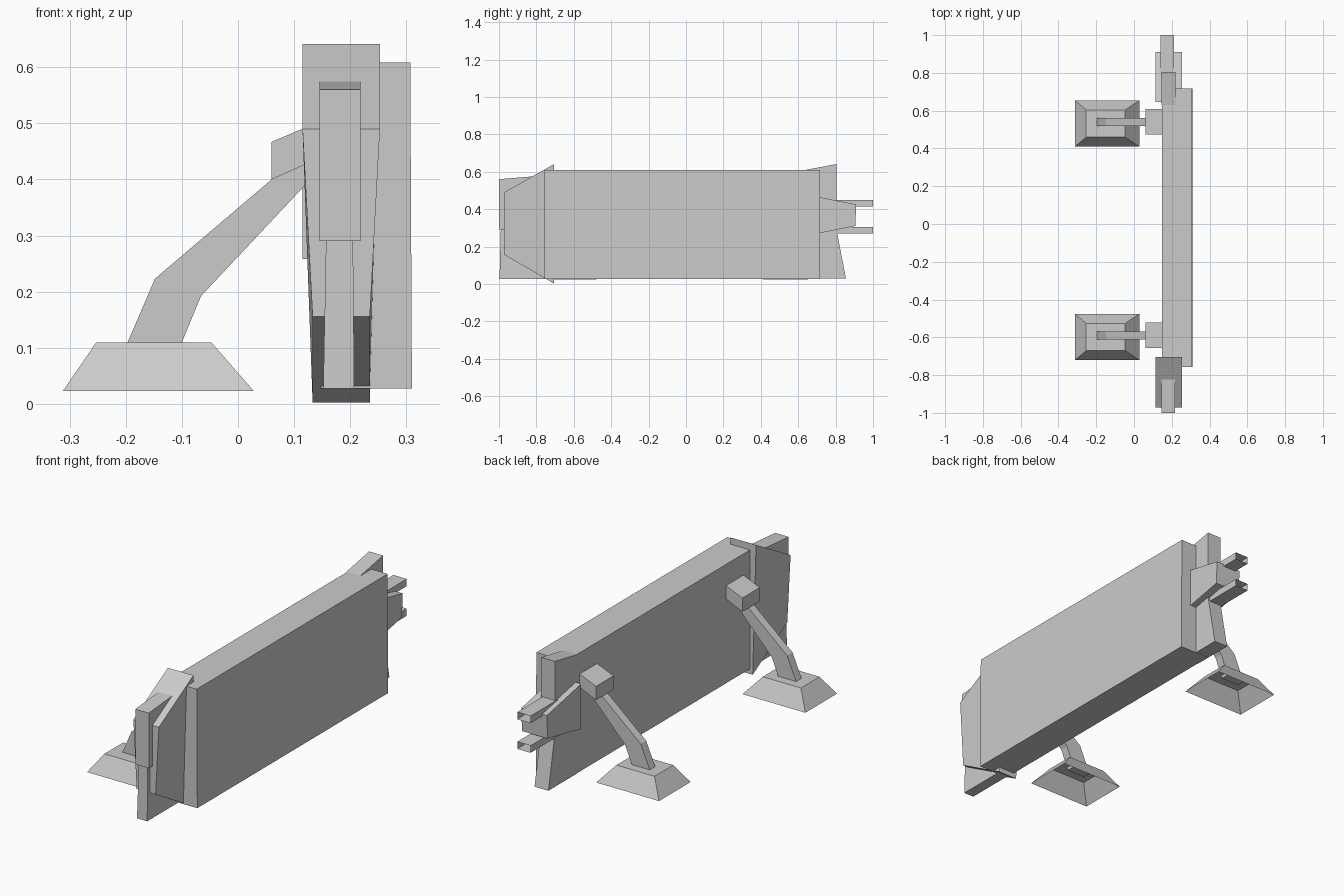
import bpy, bmesh

if "Cube" in bpy.data.objects:
    bpy.data.objects.remove(bpy.data.objects["Cube"])


def finish(name, bm):
    bmesh.ops.recalc_face_normals(bm, faces=bm.faces)
    mesh = bpy.data.meshes.new(name)
    bm.to_mesh(mesh)
    bm.free()
    ob = bpy.data.objects.new(name, mesh)
    bpy.context.collection.objects.link(ob)
    return ob


def loft(name, a, b, cap_a=True, cap_b=True):
    """Join two matching outlines with side faces and optional caps."""
    bm = bmesh.new()
    va = [bm.verts.new(p) for p in a]
    vb = [bm.verts.new(p) for p in b]
    n = len(va)
    for i in range(n):
        j = (i + 1) % n
        bm.faces.new((va[i], va[j], vb[j], vb[i]))
    if cap_a:
        bm.faces.new(va[::-1])
    if cap_b:
        bm.faces.new(vb)
    return finish(name, bm)


def side_profile(name, yz, x0, x1):
    return loft(name, [(x0, y, z) for y, z in yz], [(x1, y, z) for y, z in yz])


def front_profile(name, xz, yc, width):
    return loft(name, [(x, yc - width / 2, z) for x, z in xz],
                [(x, yc + width / 2, z) for x, z in xz])


def rect(x0, x1, y0, y1, z):
    return [(x0, y0, z), (x1, y0, z), (x1, y1, z), (x0, y1, z)]


# Main barrier panel
loft("panel", rect(0.148, 0.31, -0.757, 0.717, 0.027),
     rect(0.148, 0.307, -0.757, 0.717, 0.608))

# Front end: tapered cap, narrower towards the bottom
cap = [(-0.705, 0.641, 0), (-0.972, 0.49, 0), (-0.972, 0.156, 1), (-0.705, 0.002, 1)]
loft("front_end_cap", [((0.115, 0.133)[k], y, z) for y, z, k in cap],
     [((0.253, 0.235)[k], y, z) for y, z, k in cap])

# Front post: upper block and slim lower leg
side_profile("front_post_block",
             [(-1.0, 0.56), (-0.82, 0.575), (-0.82, 0.29), (-1.0, 0.29)], 0.145, 0.218)
loft("front_post_leg", rect(0.152, 0.207, -0.997, -0.73, 0.027),
     rect(0.157, 0.205, -0.99, -0.73, 0.30))

# Rear post, flared at the bottom
side_profile("rear_post",
             [(0.63, 0.608), (0.805, 0.641), (0.805, 0.29), (0.855, 0.028), (0.64, 0.028)],
             0.145, 0.22)

# Rear coupling wedge and two open-ended prongs
side_profile("rear_coupler",
             [(0.645, 0.478), (0.91, 0.425), (0.905, 0.31), (0.645, 0.258)], 0.115, 0.253)
for i, z in enumerate((0.27, 0.415)):
    ring = [(0.14, z), (0.212, z), (0.212, z + 0.035), (0.14, z + 0.035)]
    loft(f"rear_prong_{i + 1}", [(x, 0.78, h) for x, h in ring],
         [(x, 1.0, h) for x, h in ring], cap_b=False)

# Two support stands: hollow foot, bent arm and mounting block
for side, y in (("front", -0.598), ("rear", 0.532)):
    loft(f"{side}_foot", rect(-0.312, 0.028, y - 0.122, y + 0.122, 0.023),
         rect(-0.253, -0.047, y - 0.072, y + 0.072, 0.109), cap_a=False)
    front_profile(f"{side}_arm",
                  [(-0.203, 0.095), (-0.148, 0.223), (0.06, 0.40), (0.15, 0.475),
                   (0.15, 0.422), (-0.066, 0.192), (-0.106, 0.095)],
                  y + 0.008, 0.042)
    front_profile(f"{side}_mount",
                  [(0.06, 0.467), (0.06, 0.40), (0.155, 0.442), (0.155, 0.507)],
                  y + 0.01, 0.135)
